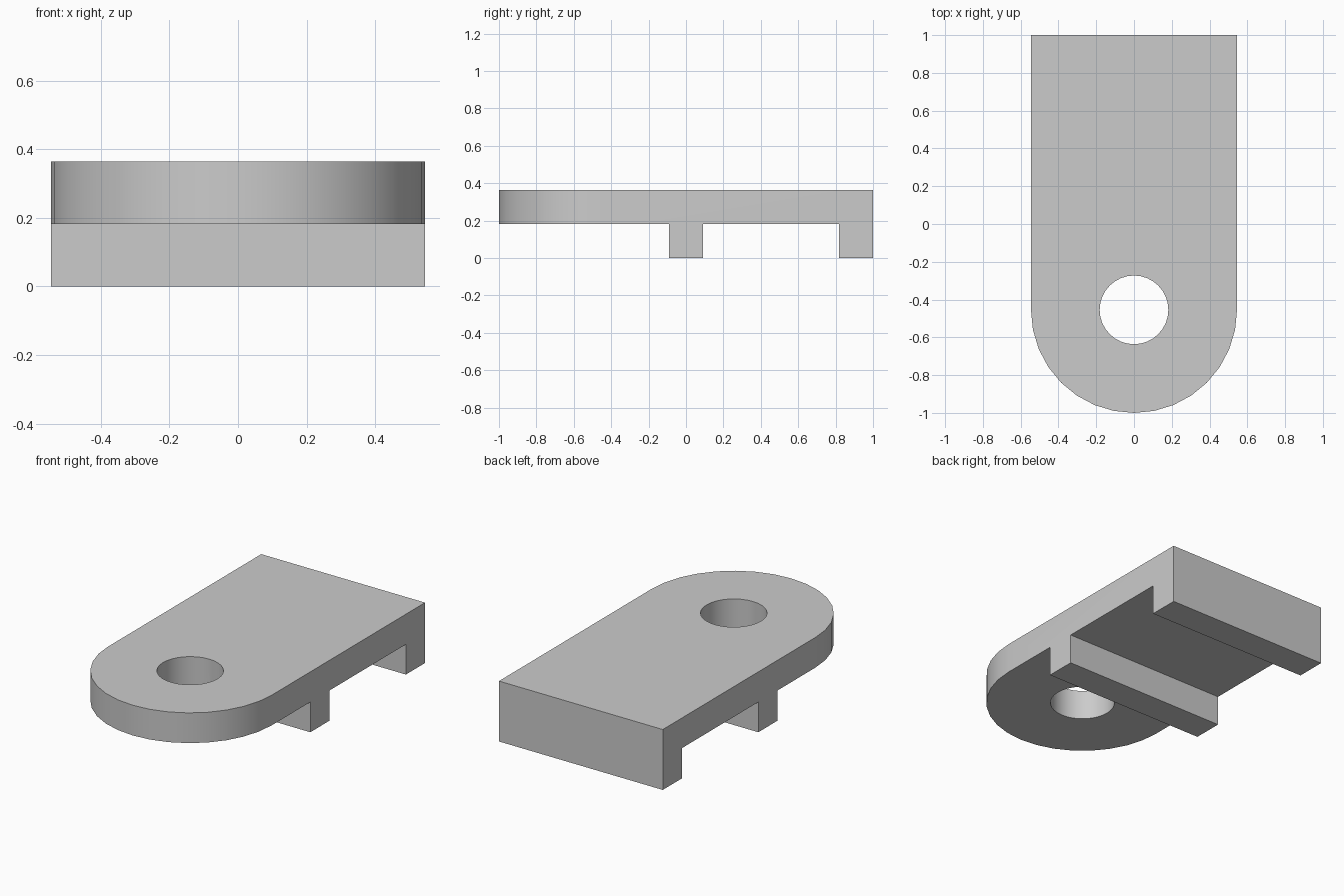
import bpy, bmesh, math
from mathutils import Vector

if "Cube" in bpy.data.objects:
    bpy.data.objects.remove(bpy.data.objects["Cube"])

U = 2 / 11            # base unit: the part is 11 units long
PIVOT = -2.5 * U      # y of the rounded end's centre
SEGMENTS = 32

grey = bpy.data.materials.new("light grey")
grey.use_nodes = True
colour = (0.6, 0.6, 0.6, 1)
grey.diffuse_color = colour
grey.node_tree.nodes["Principled BSDF"].inputs["Base Color"].default_value = colour


def prism(name, points, depth):
    """Extrude a closed outline along the vector depth."""
    bm = bmesh.new()
    face = bm.faces.new([bm.verts.new(p) for p in points])
    grown = bmesh.ops.extrude_face_region(bm, geom=[face], use_keep_orig=True)
    moved = [v for v in grown["geom"] if isinstance(v, bmesh.types.BMVert)]
    bmesh.ops.translate(bm, verts=moved, vec=Vector(depth))
    bmesh.ops.recalc_face_normals(bm, faces=bm.faces)
    mesh = bpy.data.meshes.new(name)
    bm.to_mesh(mesh)
    bm.free()
    mesh.materials.append(grey)
    obj = bpy.data.objects.new(name, mesh)
    bpy.context.collection.objects.link(obj)
    return obj


def arc(radius, start, steps):
    """Points on a circle about the pivot, below the part."""
    angles = [start + 2 * math.pi * i / SEGMENTS for i in range(steps)]
    return [(radius * math.cos(a), PIVOT + radius * math.sin(a), -U) for a in angles]


def combine(body, cutter, operation):
    mod = body.modifiers.new(operation.lower(), "BOOLEAN")
    mod.object, mod.operation, mod.solver = cutter, operation, "EXACT"
    bpy.context.view_layer.objects.active = body
    bpy.ops.object.modifier_apply(modifier=mod.name)
    bpy.data.objects.remove(cutter)


# Side profile: plate with a middle rib and an end rib
profile = [(-6, 2), (-6, 1), (-.5, 1), (-.5, 0), (.5, 0), (.5, 1),
           (4.5, 1), (4.5, 0), (5.5, 0), (5.5, 2)]
plate = prism("ribbed_plate", [(-4 * U, y * U, z * U) for y, z in profile], (8 * U, 0, 0))

# Plan outline: rounded front, square back
outline = arc(3 * U, math.pi, SEGMENTS // 2 + 1)
outline += [(3 * U, 1, -U), (-3 * U, 1, -U)]
combine(plate, prism("plan_outline", outline, (0, 0, 4 * U)), "INTERSECT")

# Round through hole
combine(plate, prism("hole_cutter", arc(U, 0, SEGMENTS), (0, 0, 4 * U)), "DIFFERENCE")

# Smooth curved walls, sharp corners
bpy.ops.object.select_all(action="DESELECT")
plate.select_set(True)
bpy.context.view_layer.objects.active = plate
bpy.ops.object.shade_smooth_by_angle(angle=math.radians(30))
